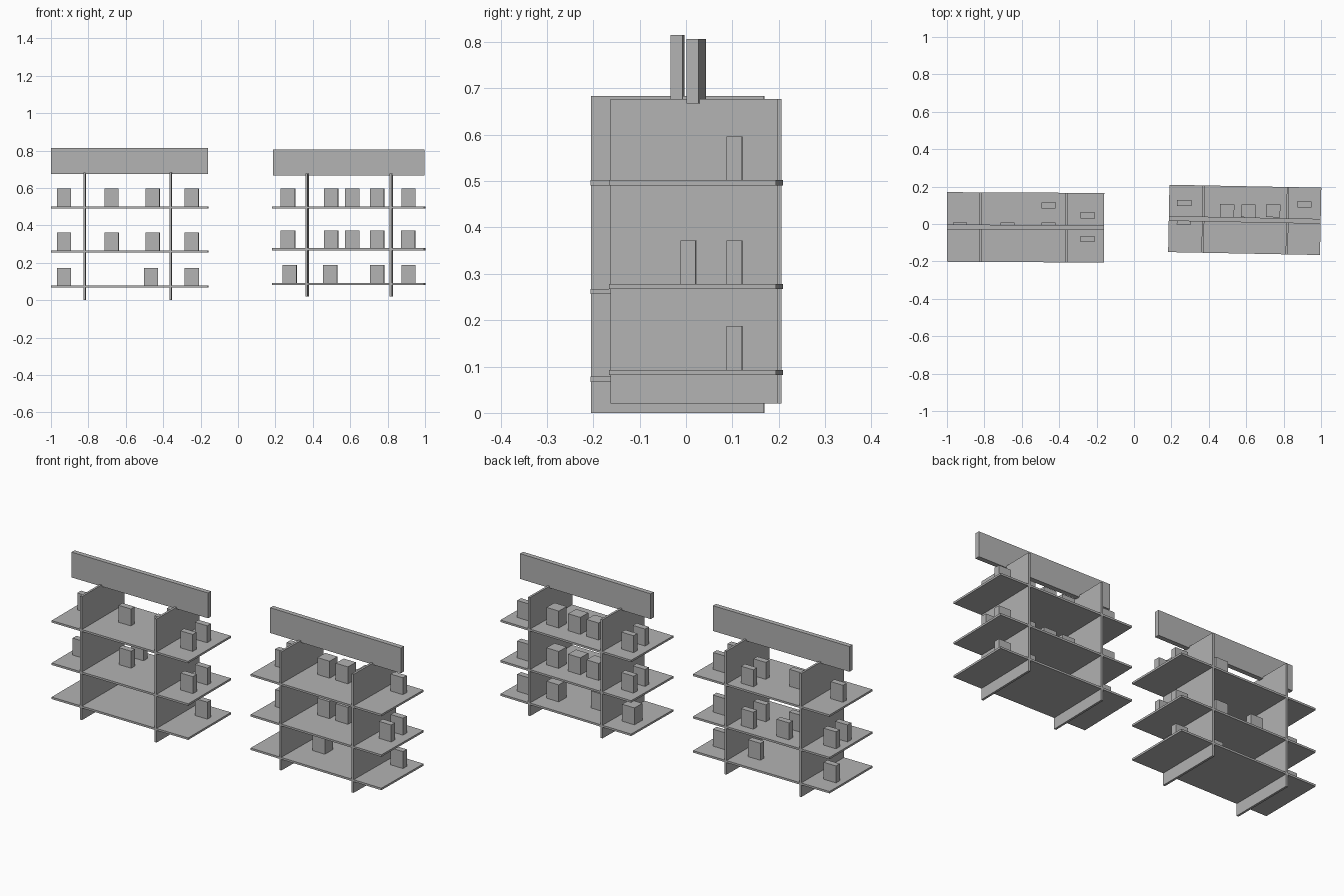
import bpy
from math import radians
from mathutils import Matrix, Vector

cube = bpy.data.objects.get("Cube")
if cube:
    bpy.data.objects.remove(cube, do_unlink=True)

grey = bpy.data.materials.new("plain_grey")
grey.use_nodes = True
GREY = (0.45, 0.45, 0.45, 1)
grey.diffuse_color = GREY
grey.node_tree.nodes["Principled BSDF"].inputs["Base Color"].default_value = GREY


def box(name, center, size, pivot, angle):
    """Box placed in an unturned unit, then swung about the unit's pivot."""
    turn = Matrix.Rotation(radians(angle), 4, 'Z')
    spot = pivot + turn @ (Vector(center) - pivot)
    bpy.ops.mesh.primitive_cube_add(size=1, location=spot, rotation=(0, 0, radians(angle)))
    ob = bpy.context.object
    ob.name = name
    ob.scale = size
    ob.data.materials.append(grey)


def rack(side, pivot, angle, width, depth, posts, post_z, shelf_tops, sign_z, goods):
    cx, cy, _ = pivot
    low, high = post_z
    # uprights
    for x in posts:
        box(side + "_upright", (x, cy, (low + high) / 2), (0.012, depth, high - low), pivot, angle)
    # header board
    low, high = sign_z
    box(side + "_header_board", (cx, cy, (low + high) / 2), (width, 0.026, high - low), pivot, angle)
    # shelves with the boxes standing on them
    for top, row in zip(shelf_tops, goods):
        box(side + "_shelf", (cx, cy, top - 0.0055), (width, depth, 0.011), pivot, angle)
        for x, y, thick in row:
            box(side + "_carton", (x, y, top + 0.047), (0.076, thick, 0.094), pivot, angle)


THIN, DEEP = 0.033, 0.068


def cartons(*places, thick=THIN):
    return [(x, y, thick) for x, y in places]


# left-hand rack as seen from the front (the model's right)
right_goods = [
    cartons((-0.93, 0.05), (-0.465, 0.05), (-0.248, 0.05)),
    cartons((-0.93, 0.05), (-0.93, -0.05), (-0.676, 0.1), (-0.676, -0.008),
            (-0.457, 0.1), (-0.457, -0.008), (-0.248, 0.05), (-0.248, -0.075)),
    cartons((-0.93, -0.01), (-0.676, -0.01), (-0.457, 0.1), (-0.457, -0.008),
            (-0.248, 0.048), (-0.248, -0.078)),
]
rack("right", Vector((-0.58, -0.018, 0)), -0.3, 0.84, 0.372, (-0.82, -0.36),
     (0, 0.684), (0.078, 0.267, 0.502), (0.675, 0.815), right_goods)

# the model's left rack, with deep cartons in the middle bay
ends = cartons((0.267, 0.106), (0.267, 0.008), (0.91, 0.111))
middle = cartons((0.497, 0.07), (0.611, 0.07), (0.743, 0.073), thick=DEEP)
left_goods = [
    cartons((0.91, 0.111)) + cartons((0.275, 0.07), (0.493, 0.035), (0.743, 0.073), thick=DEEP),
    ends + middle + cartons((0.91, 0.011)),
    ends + middle,
]
rack("left", Vector((0.592, 0.022, 0)), -1.1, 0.812, 0.36, (0.37, 0.82),
     (0.02, 0.677), (0.093, 0.278, 0.502), (0.667, 0.807), left_goods)
